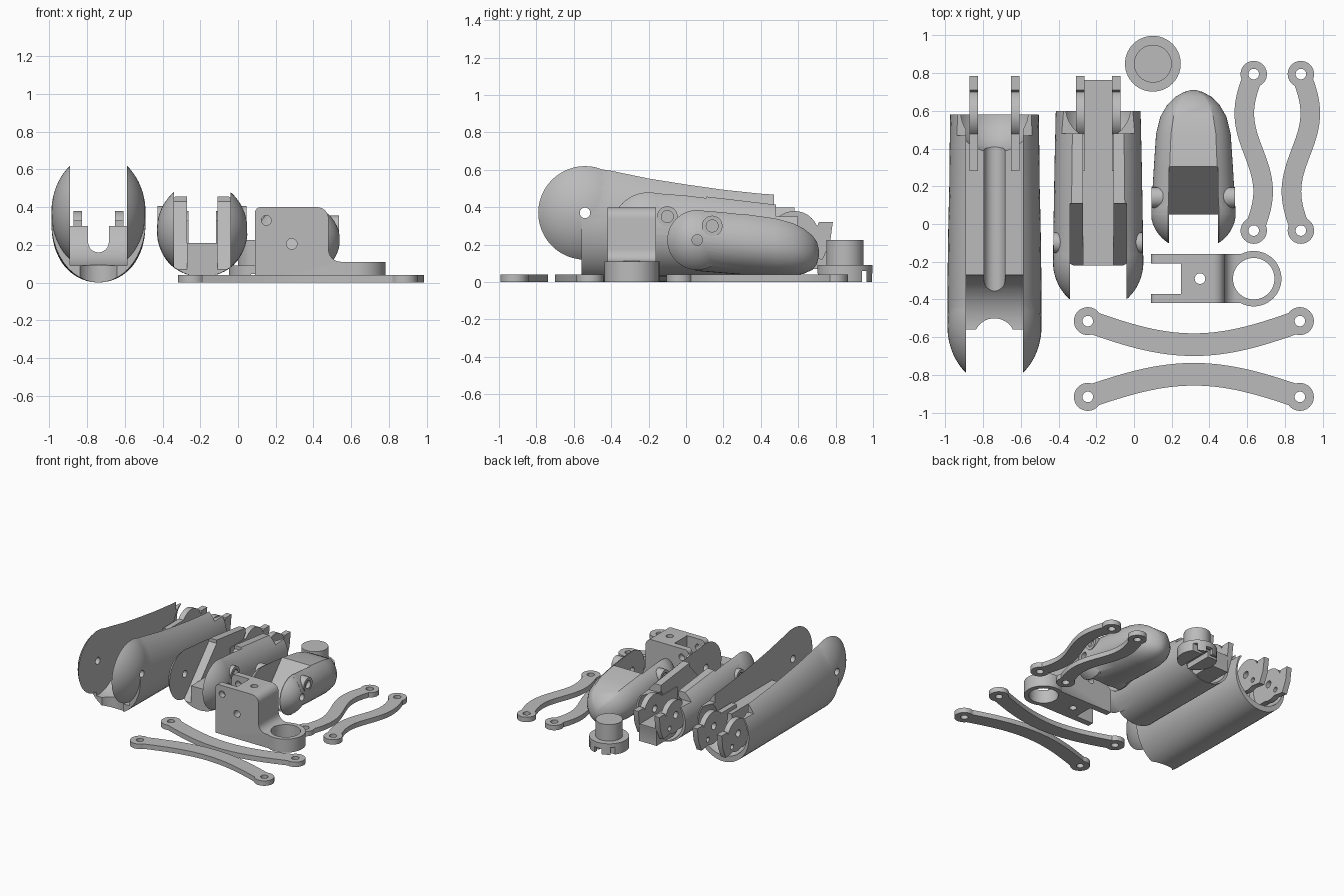
import bpy, bmesh, math
from mathutils import Matrix, Vector

if "Cube" in bpy.data.objects:
    bpy.data.objects.remove(bpy.data.objects["Cube"])

GREY = (0.5, 0.5, 0.5, 1.0)
plastic = bpy.data.materials.new("grey plastic")
plastic.use_nodes = True
plastic.diffuse_color = GREY
plastic.node_tree.nodes["Principled BSDF"].inputs["Base Color"].default_value = GREY


def make(name, bm):
    bmesh.ops.recalc_face_normals(bm, faces=bm.faces)
    mesh = bpy.data.meshes.new(name)
    bm.to_mesh(mesh)
    bm.free()
    mesh.materials.append(plastic)
    obj = bpy.data.objects.new(name, mesh)
    bpy.context.collection.objects.link(obj)
    return obj


def box(x0, x1, y0, y1, z0, z1, name="helper"):
    return prism([(y0, z0), (y1, z0), (y1, z1), (y0, z1)], "X", x0, x1, name)


def prism(points, axis, low, high, name="helper"):
    """Extrude a flat outline: (y, z) along X, (x, z) along Y, (x, y) along Z."""
    bm = bmesh.new()
    place = {"X": lambda a, b, d: (d, a, b), "Y": lambda a, b, d: (a, d, b),
             "Z": lambda a, b, d: (a, b, d)}[axis]
    face = bm.faces.new([bm.verts.new(place(a, b, low)) for a, b in points])
    top = bmesh.ops.extrude_face_region(bm, geom=[face])
    shift = Vector(place(0, 0, high - low))
    for v in top["geom"]:
        if isinstance(v, bmesh.types.BMVert):
            v.co += shift
    return make(name, bm)


def cylinder(a, b, radius, axis, low, high, name="helper", steps=40):
    ring = [math.tau * i / steps for i in range(steps)]
    return prism([(a + radius * math.cos(t), b + radius * math.sin(t)) for t in ring],
                 axis, low, high, name)


def ball(x, y, z, radius):
    bm = bmesh.new()
    bmesh.ops.create_uvsphere(bm, u_segments=40, v_segments=20, radius=radius,
                              matrix=Matrix.Translation((x, y, z)))
    return make("helper", bm)


def combine(obj, operation, *others):
    for other in others:
        other.hide_render = True
        mod = obj.modifiers.new("combine", "BOOLEAN")
        mod.operation, mod.solver, mod.object = operation, "EXACT", other
        bpy.context.view_layer.objects.active = obj
        bpy.ops.object.modifier_apply(modifier=mod.name)
        bpy.data.objects.remove(other)


def cut(obj, *others):
    combine(obj, "DIFFERENCE", *others)


def join(obj, *others):
    combine(obj, "UNION", *others)


def skin(rings, name):
    """Bridge equal rings of points and cap both ends."""
    bm = bmesh.new()
    loops = [[bm.verts.new(p) for p in ring] for ring in rings]
    for a, b in zip(loops, loops[1:]):
        for i in range(len(a)):
            j = (i + 1) % len(a)
            bm.faces.new((a[i], a[j], b[j], b[i]))
    bm.faces.new(loops[0])
    bm.faces.new(loops[-1])
    return make(name, bm)


def shell(name, cx, stations):
    """Rounded finger body from (y, half width, bottom, top) stations."""
    start, steps, rings = math.asin(0.8), 36, []
    for y, w, low, high in stations:
        mid = low + 0.52 * (high - low)
        ring = []
        for i in range(steps + 1):
            t = start - (math.pi + 2 * start) * i / steps
            reach = (high - mid) / 0.8 if math.sin(t) > 0 else mid - low
            ring.append((cx + w * math.cos(t), y, mid + reach * math.sin(t)))
        rings.append(ring)
    return skin(rings, name)


def domed_disc(cx, y, z, radius, w):
    """Joint cheeks: a thick disc across x with domed outer faces."""
    start, steps = math.asin(0.8), 10
    half = [(w * math.cos(start * i / steps), radius * math.sin(start * i / steps) / 0.8)
            for i in range(steps + 1)]
    half[0] = (w, radius * 0.02)
    profile = half + [(-x, r) for x, r in reversed(half)]
    ring = [math.tau * i / 48 for i in range(48)]
    return skin([[(cx + x, y + r * math.cos(t), z + r * math.sin(t)) for t in ring]
                 for x, r in profile], "helper")


def hinge_tabs(body, cx, offset, thick):
    """Pair of rear discs with a root arm, a hooked stop and two holes."""
    for side in (-1, 1):
        x0, x1 = cx + side * offset - thick / 2, cx + side * offset + thick / 2
        tab = cylinder(0.58, 0.25, 0.13, "X", x0, x1)
        join(tab, box(x0, x1, 0.28, 0.56, 0.13, 0.33),
             prism([(0.6, 0.14), (0.73, 0.12), (0.77, 0.21), (0.785, 0.32),
                    (0.71, 0.32), (0.69, 0.27), (0.64, 0.26)], "X", x0, x1))
        cut(tab, cylinder(0.57, 0.26, 0.028, "X", x0 - 1, x1 + 1),
            cylinder(0.65, 0.18, 0.02, "X", x0 - 1, x1 + 1))
        join(body, tab)


def side_bosses(body, cx, y, z, reach):
    for side in (-1, 1):
        xs = sorted((cx + side * 0.16, cx + side * reach))
        join(body, cylinder(y, z, 0.055, "X", *xs))
        xs = sorted((cx + side * (reach - 0.03), cx + side * (reach + 0.1)))
        cut(body, cylinder(y, z, 0.032, "X", *xs))


def finish(obj, angle=35):
    bpy.ops.object.select_all(action="DESELECT")
    obj.select_set(True)
    bpy.context.view_layer.objects.active = obj
    bpy.ops.object.shade_smooth_by_angle(angle=math.radians(angle))


# Long finger segment
cx = -0.74
seg = shell("long_finger_segment", cx, [
    (-0.56, 0.25, 0, 0.62), (-0.4, 0.25, 0, 0.595), (-0.2, 0.248, 0, 0.555),
    (0, 0.245, 0, 0.525), (0.2, 0.24, 0, 0.5), (0.4, 0.238, 0, 0.48), (0.58, 0.235, 0, 0.47)])
join(seg, domed_disc(cx, -0.54, 0.37, 0.25, 0.25))
cut(seg, cylinder(-0.54, 0.37, 0.28, "X", cx - 0.15, cx + 0.15, steps=64),
    box(cx - 0.15, cx + 0.15, -0.5, 0.7, 0.3, 0.8),
    box(cx - 0.055, cx + 0.055, -0.4, 0.53, 0.215, 0.5),
    cylinder(cx, 0.215, 0.055, "Y", -0.4, 0.53),
    cylinder(cx, -0.61, 0.11, "Z", -1, 0.3),
    ball(cx, 0.6, 0.27, 0.222),
    box(cx - 1, cx + 1, 0.47, 0.9, 0.4, 0.8),
    cylinder(-0.54, 0.37, 0.028, "X", cx - 1, cx + 1))
hinge_tabs(seg, cx, 0.11, 0.045)
finish(seg)

# Middle finger segment
cx = -0.19
seg = shell("middle_finger_segment", cx, [
    (-0.22, 0.24, 0.03, 0.485), (0, 0.237, 0.03, 0.47),
    (0.3, 0.232, 0.03, 0.435), (0.6, 0.225, 0.03, 0.4)])
join(seg, domed_disc(cx, -0.2, 0.28, 0.205, 0.24))
cut(seg, box(cx - 0.15, cx + 0.15, -0.6, -0.22, -1, 1),
    prism([(-0.23, 0.07), (-0.22, 0.07), (0.11, 0.43), (0.11, 0.8), (-0.23, 0.8)],
          "X", cx - 0.15, cx + 0.15),
    box(cx - 0.08, cx + 0.08, -0.5, 0.9, 0.21, 0.8),
    ball(cx, 0.62, 0.24, 0.205),
    box(cx - 1, cx + 1, 0.48, 0.9, 0.35, 0.8),
    cylinder(-0.2, 0.28, 0.028, "X", cx - 1, cx + 1))
side_bosses(seg, cx, -0.1, 0.35, 0.236)
hinge_tabs(seg, cx, 0.095, 0.045)
join(seg, box(cx - 0.08, cx + 0.08, -0.22, 0.765, 0.07, 0.21))
finish(seg)

# Finger tip
cx = 0.315
tip = shell("finger_tip", cx, [
    (0.05, 0.225, 0.06, 0.385), (0.3, 0.21, 0.04, 0.365), (0.48, 0.198, 0.03, 0.34),
    (0.57, 0.175, 0.032, 0.315), (0.63, 0.14, 0.045, 0.285), (0.675, 0.095, 0.065, 0.25),
    (0.7, 0.05, 0.095, 0.215), (0.71, 0.015, 0.135, 0.175)])
join(tip, domed_disc(cx, 0.06, 0.225, 0.16, 0.225))
cut(tip, box(cx - 0.13, cx + 0.13, -0.3, 0.05, -1, 1),
    prism([(0.04, 0.08), (0.05, 0.08), (0.31, 0.37), (0.31, 0.6), (0.04, 0.6)],
          "X", cx - 0.13, cx + 0.13),
    cylinder(0.06, 0.225, 0.028, "X", cx - 1, cx + 1))
side_bosses(tip, cx, 0.14, 0.3, 0.222)
finish(tip)

# Mounting bracket with ring foot
outline = [(0.09, 0), (0.64, 0), (0.64, 0.11)]
arc = [math.radians(15 * i) for i in range(7)]
outline += [(0.545 - 0.065 * math.sin(t), 0.175 - 0.065 * math.cos(t)) for t in arc]
outline += [(0.42 + 0.06 * math.cos(t), 0.34 + 0.06 * math.sin(t)) for t in arc]
outline += [(0.12 - 0.03 * math.sin(t), 0.37 + 0.03 * math.cos(t)) for t in arc]
bracket = prism(outline, "Y", -0.42, -0.16, "mounting_bracket")
join(bracket, cylinder(0.635, -0.29, 0.147, "Z", 0, 0.11, steps=56))
cut(bracket, cylinder(0.635, -0.29, 0.11, "Z", -1, 1, steps=56),
    box(0, 0.25, -0.37, -0.21, -1, 1),
    cylinder(0.35, -0.29, 0.028, "Z", -1, 1),
    cylinder(0.15, 0.33, 0.026, "Y", -1, 1),
    cylinder(0.285, 0.205, 0.028, "Y", -1, 1))
finish(bracket)

# Stepped knob with slotted base
knob = cylinder(0.1, 0.85, 0.148, "Z", 0, 0.09, "stepped_knob", steps=56)
join(knob, cylinder(0.1, 0.85, 0.1, "Z", 0.05, 0.225, steps=56))
cut(knob, box(0.07, 0.13, 0.6, 1.1, -1, 0.045),
    box(-0.1, 0.3, 0.94, 0.965, -1, 0.06))
finish(knob)


# Flat link bars
def link(name, start, end, bend, radius, half):
    """Bar whose centreline is pushed sideways by bend(t)."""
    a, b = Vector(start), Vector(end)
    normal = Vector((a.y - b.y, b.x - a.x)).normalized()
    mids = [a.lerp(b, i / 40) + normal * bend(i / 40) for i in range(41)]
    left, right = [], []
    for i, p in enumerate(mids):
        d = (mids[min(i + 1, 40)] - mids[max(i - 1, 0)]).normalized()
        side = Vector((-d.y, d.x)) * half
        left.append(p + side)
        right.append(p - side)
    bar = prism(left + right[::-1], "Z", 0, 0.04, name)
    for p in (a, b):
        join(bar, cylinder(p.x, p.y, radius, "Z", 0, 0.04))
        cut(bar, cylinder(p.x, p.y, 0.028, "Z", -1, 1))
    finish(bar)


for name, y, depth in (("upper_curved_link", -0.515, -0.125), ("lower_curved_link", -0.917, 0.12)):
    link(name, (-0.245, y), (0.88, y), lambda t: depth * math.sin(math.pi * t), 0.074, 0.06)
for name, x, sway in (("left_wavy_link", 0.885, 0.05), ("right_wavy_link", 0.635, -0.05)):
    link(name, (x, 0.795), (x, -0.035), lambda t: sway * math.sin(math.tau * t), 0.07, 0.052)
